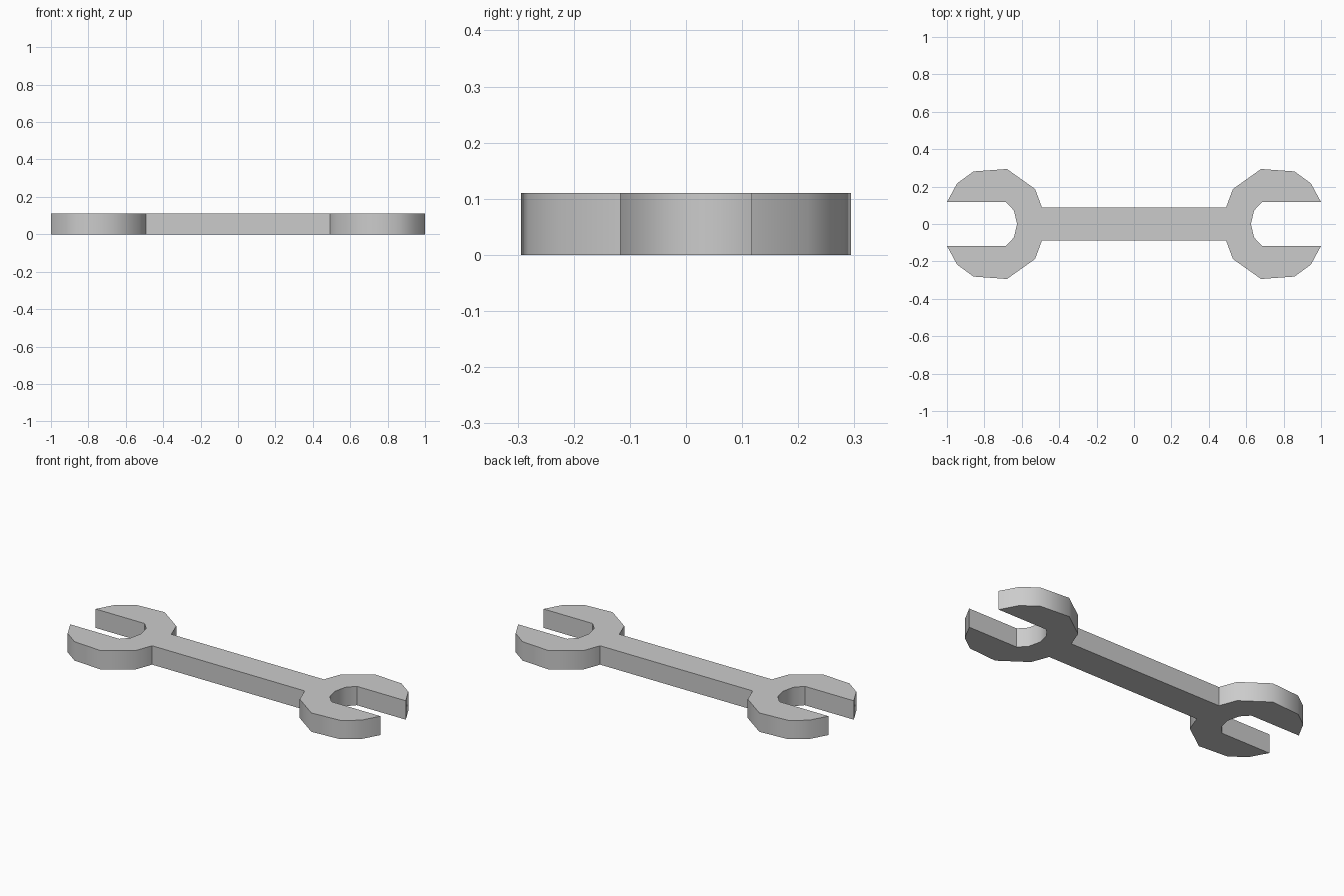
import bpy, bmesh, math
from mathutils import Vector

if "Cube" in bpy.data.objects:
    bpy.data.objects.remove(bpy.data.objects["Cube"])

THICKNESS = 0.11

# Quarter outline: handle shoulder, rounded jaw, jaw tip, slot floor
QUARTER = [(0.492, 0.088), (0.529, 0.187), (0.679, 0.294), (0.858, 0.281),
           (0.946, 0.217), (1.0, 0.117), (0.684, 0.117), (0.642, 0.072)]
SLOT_FLOOR = (0.625, 0.0)

# Mirror the quarter in y, then in x, to get the whole double-ended outline
right = QUARTER + [SLOT_FLOOR] + [(x, -y) for x, y in reversed(QUARTER)]
outline = right + [(-x, y) for x, y in reversed(right)]

# Extrude the flat outline to the wrench body
bm = bmesh.new()
base = bm.faces.new([bm.verts.new((x, y, 0)) for x, y in outline])
extruded = bmesh.ops.extrude_face_region(bm, geom=[base], use_keep_orig=True)
top = [v for v in extruded["geom"] if isinstance(v, bmesh.types.BMVert)]
bmesh.ops.translate(bm, verts=top, vec=Vector((0, 0, THICKNESS)))
bmesh.ops.recalc_face_normals(bm, faces=bm.faces[:])

mesh = bpy.data.meshes.new("open_end_wrench")
bm.to_mesh(mesh)
bm.free()
wrench = bpy.data.objects.new("open_end_wrench", mesh)
bpy.context.collection.objects.link(wrench)

# Soft jaw curves, crisp corners
bpy.context.view_layer.objects.active = wrench
wrench.select_set(True)
bpy.ops.object.shade_smooth_by_angle(angle=math.radians(45))
